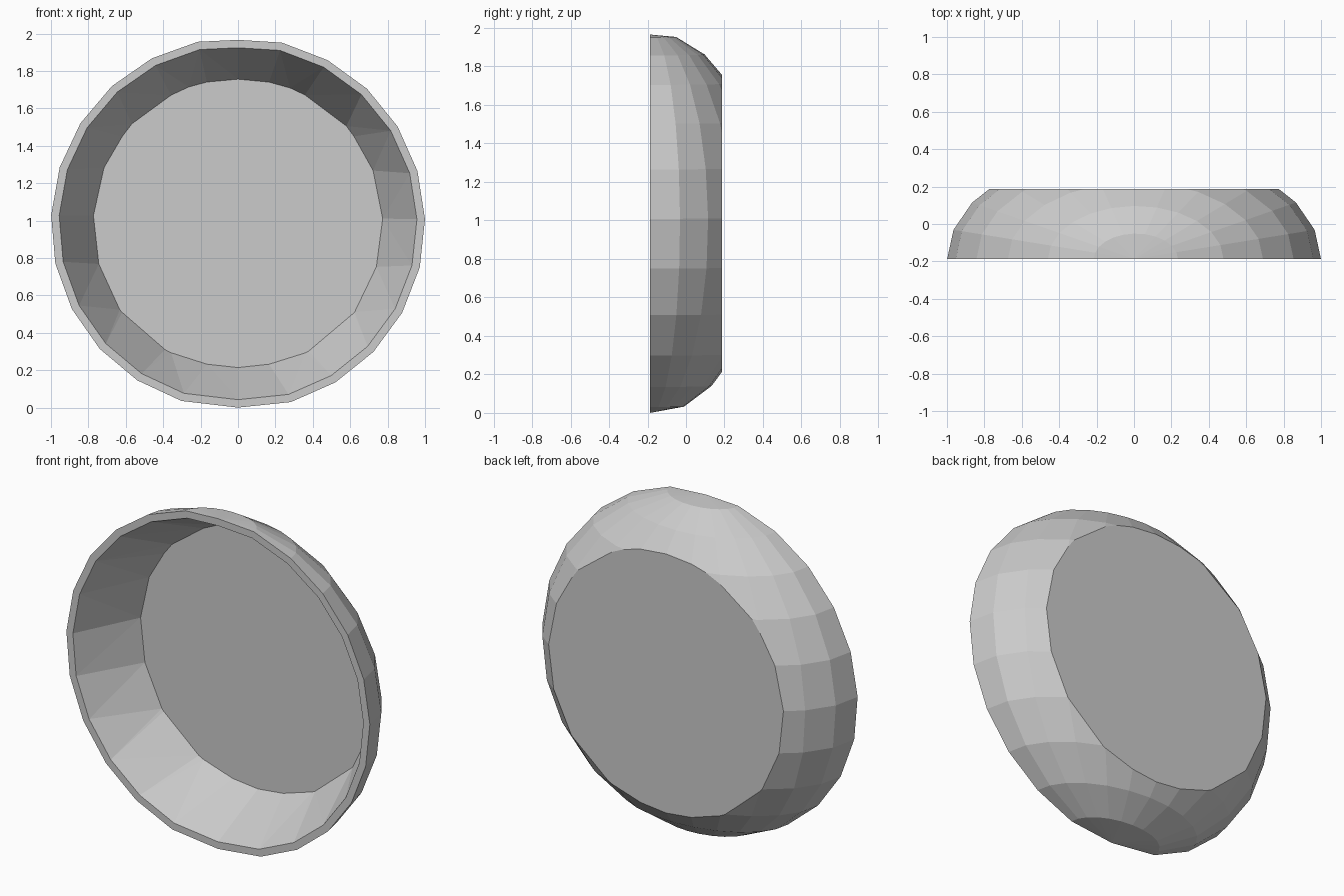
import bpy, bmesh
from math import sin, cos, pi, radians

if "Cube" in bpy.data.objects:
    bpy.data.objects.remove(bpy.data.objects["Cube"])

HALF_DEPTH, CENTRE_Z = 0.1875, 0.984
RINGS, SEGS = 12, 12          # half ellipsoid, poles up and down
RIM = 0.957                   # inner rim size relative to the outer rim


def make_object(name, bm):
    mesh = bpy.data.meshes.new(name)
    bm.to_mesh(mesh)
    bm.free()
    obj = bpy.data.objects.new(name, mesh)
    bpy.context.collection.objects.link(obj)
    return obj


def shell_point(ring, seg):
    phi = pi * seg / SEGS
    theta = radians(180 * ring / RINGS - 2 + 0.6 * cos(phi))
    return (sin(theta) * cos(phi),
            -HALF_DEPTH + 0.605 * sin(theta) * sin(phi),
            CENTRE_Z + 0.995 * cos(theta))


# Outer shell: half of a squashed low-poly sphere
bm = bmesh.new()
top = bm.verts.new((0, -HALF_DEPTH, 1.966))
bottom = bm.verts.new((0, -HALF_DEPTH, 0))
rows = [[bm.verts.new(shell_point(r, s)) for s in range(SEGS + 1)]
        for r in range(1, RINGS)]
for s in range(SEGS):
    bm.faces.new((top, rows[0][s], rows[0][s + 1]))
    bm.faces.new((bottom, rows[-1][s + 1], rows[-1][s]))
    for a, b in zip(rows, rows[1:]):
        bm.faces.new((a[s], b[s], b[s + 1], a[s + 1]))
front = [top.co.copy()] + [r[0].co.copy() for r in rows]
front += [bottom.co.copy()] + [r[-1].co.copy() for r in reversed(rows)]

# Flat back: slice the dome and close it with a thin disc
cut = bmesh.ops.bisect_plane(bm, geom=bm.verts[:] + bm.edges[:] + bm.faces[:],
                             dist=1e-5, plane_co=(0, HALF_DEPTH, 0),
                             plane_no=(0, 1, 0), clear_outer=True)["geom_cut"]
back = [g.co.copy() for g in cut if isinstance(g, bmesh.types.BMVert)]
bmesh.ops.contextual_create(
    bm, geom=[g for g in cut if isinstance(g, bmesh.types.BMEdge)])

# Front rim
inner = []
for p in front:
    q = p.copy()
    q.x *= RIM
    q.z = CENTRE_Z + (p.z - CENTRE_Z) * RIM
    inner.append(q)
o = [bm.verts.new(p) for p in front]
i = [bm.verts.new(p) for p in inner]
for k in range(len(o)):
    n = (k + 1) % len(o)
    bm.faces.new((o[k], o[n], i[n], i[k]))
bmesh.ops.remove_doubles(bm, verts=bm.verts[:], dist=1e-5)
bmesh.ops.recalc_face_normals(bm, faces=bm.faces[:])
make_object("outer_shell", bm)

# Inner wall: straight taper from the rim to the edge of the back disc
bm = bmesh.new()
for p in inner + back:
    bm.verts.new(p)
bmesh.ops.convex_hull(bm, input=bm.verts[:])
caps = [f for f in bm.faces
        if max(v.co.y for v in f.verts) - min(v.co.y for v in f.verts) < 1e-3]
bmesh.ops.delete(bm, geom=caps, context='FACES')
bmesh.ops.reverse_faces(bm, faces=bm.faces[:])
make_object("inner_wall", bm)
